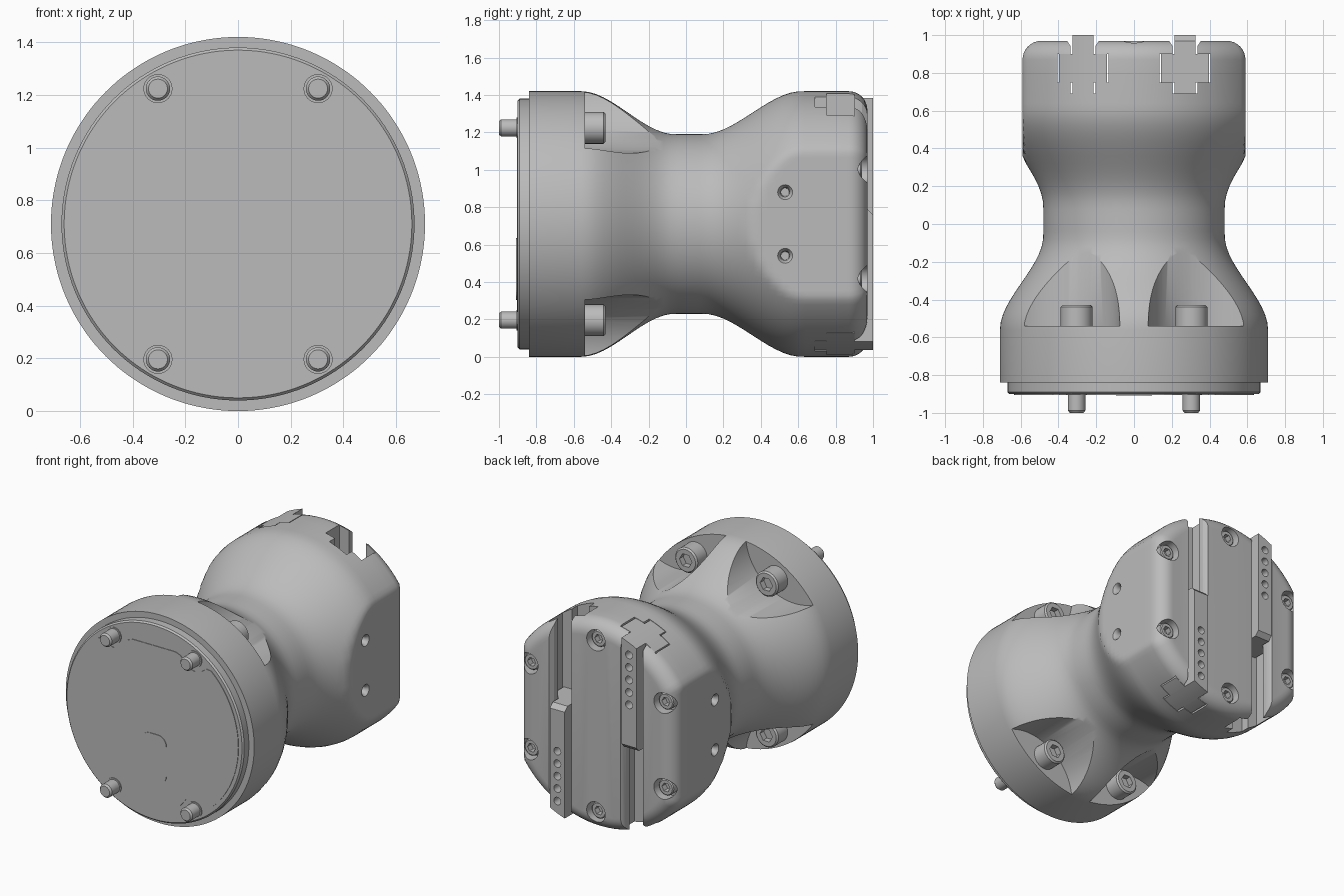
import bpy, bmesh, math
from mathutils import Matrix, Vector

if "Cube" in bpy.data.objects:
    bpy.data.objects.remove(bpy.data.objects["Cube"], do_unlink=True)

CZ = 0.71          # height of the long axis
R = 0.71           # outer radius

metal = bpy.data.materials.new("plain_grey")
metal.use_nodes = True
grey = (0.5, 0.5, 0.5, 1)
metal.diffuse_color = grey
metal.node_tree.nodes["Principled BSDF"].inputs["Base Color"].default_value = grey


def add(name, bm):
    bmesh.ops.recalc_face_normals(bm, faces=bm.faces)
    mesh = bpy.data.meshes.new(name)
    bm.to_mesh(mesh)
    bm.free()
    mesh.materials.append(metal)
    ob = bpy.data.objects.new(name, mesh)
    bpy.context.collection.objects.link(ob)
    return ob


def activate(ob):
    bpy.ops.object.select_all(action='DESELECT')
    ob.select_set(True)
    bpy.context.view_layer.objects.active = ob


def smooth(ob, angle=35):
    activate(ob)
    bpy.ops.object.shade_smooth_by_angle(angle=math.radians(angle))


def loft(name, rings):
    """Skin a list of equal closed rings and cap both ends."""
    bm = bmesh.new()
    rows = [[bm.verts.new(p) for p in ring] for ring in rings]
    n = len(rows[0])
    for a, b in zip(rows, rows[1:]):
        for i in range(n):
            bm.faces.new((a[i], a[(i + 1) % n], b[(i + 1) % n], b[i]))
    bm.faces.new(rows[0])
    bm.faces.new(rows[-1])
    return add(name, bm)


def turned(name, profile, x=0, z=0, n=32):
    """Solid of revolution along y from (y, radius) pairs."""
    turns = [2 * math.pi * i / n for i in range(n)]
    return loft(name, [[(x + r * math.cos(t), y, CZ + z + r * math.sin(t)) for t in turns]
                       for y, r in profile])


def plate(name, outline, y0, y1):
    """Extrude an (x, z) outline along y."""
    return loft(name, [[(x, y, CZ + z) for x, z in outline] for y in (y0, y1)])


def boolean(ob, cutter, operation='DIFFERENCE'):
    mod = ob.modifiers.new("cut", 'BOOLEAN')
    mod.operation, mod.solver, mod.object = operation, 'EXACT', cutter
    activate(ob)
    bpy.ops.object.modifier_apply(modifier=mod.name)
    bpy.data.objects.remove(cutter, do_unlink=True)


def polar(radius, degrees):
    t = math.radians(degrees)
    return radius * math.cos(t), radius * math.sin(t)


# Waisted body: round flange at the front, flat-sided rounded block at the back
def ease(t):
    t = max(0, min(1, t))
    return t * t * (3 - 2 * t)


stations = [(-0.84, 0)] + [(-0.56 + 0.04 * i, 0) for i in range(31)]
stations += [(0.80, 0)]
for i in range(9):
    t = math.pi / 2 * i / 8
    stations.append((0.87 + 0.1 * math.sin(t), 0.1 * (1 - math.cos(t))))
rings = []
for y, inset in stations:
    swell = ease((-0.06 - y) / 0.5) if y < 0 else ease((y - 0.09) / 0.53)
    r = 0.48 + (R - 0.48) * swell - inset
    w = 0.59 - inset if y > 0 else 1
    ring = []
    for i in range(144):
        x, z = polar(r, 2.5 * i)
        ring.append((max(-w, min(w, x)), y, CZ + z))
    rings.append(ring)
body = loft("body", rings)

# Scooped pockets behind the flange bolts
bolt_angles = [59.4, 120.6, 239.4, 300.6]
for a in bolt_angles:
    x, z = polar(0.872, a)
    boolean(body, turned("pocket_cutter", [(-0.54, 0.372), (0, 0.372)], x, z, 96))

# Stepped vertical slots in the back
def slot_ring(cx, gap, top, flare, z):
    half = [(0.06, 0.69), (0.06, 0.75), (0.13, 0.75), (0.13, 0.9), (0.06, 0.9),
            (0.06, 0.94), (0.06 + flare, top)]
    half = [(x + gap, y) for x, y in half]
    return ([(cx + x, y, z) for x, y in half]
            + [(cx - x, y, z) for x, y in reversed(half)])


for s in (-1, 1):
    boolean(body, loft("slot_cutter", [slot_ring(s * 0.27, 0.005, 1.05, 0.07, z)
                                       for z in (-0.1, 1.55)]))

# Counterbores for the back screws and threaded holes in the flat sides
screw_angles = [30 + 60 * i for i in range(6)]
for a in screw_angles:
    boolean(body, turned("bore_cutter", [(0.89, 0.07), (1.1, 0.07)], *polar(0.585, a)))
for s in (-1, 1):
    for z in (-0.17, 0.17):
        hole = turned("side_hole_cutter", [(-0.1, 0.022), (-0.02, 0.025), (0, 0.04), (0.1, 0.04)], n=24)
        hole.data.transform(Matrix.Translation((s * 0.59, 0.53, CZ + z))
                            @ Matrix.Rotation(-s * math.pi / 2, 4, 'Z')
                            @ Matrix.Translation((0, 0, -CZ)))
        boolean(body, hole)
smooth(body)

# Sliding rails: one in the upper half, its twin turned half round
for label, s in (("upper_rail", 1), ("lower_rail", -1)):
    rail = loft(label, [slot_ring(-0.27, -0.004, 1.0, 0, CZ + z) for z in (-0.08, 0.75)])
    boolean(rail, turned("rail_trim", [(0.5, R - 0.003), (1.2, R - 0.003)], n=144), 'INTERSECT')
    wedge = loft("end_chamfer", [[(x, 0.95, CZ - 0.1), (x, 1.05, CZ - 0.1), (x, 1.05, CZ + 0.0)]
                                 for x in (-0.5, 0)])
    boolean(rail, wedge)
    for i in range(5):
        boolean(rail, turned("rail_hole_cutter", [(0.92, 0.026), (1.1, 0.026)],
                             -0.27, 0.57 - 0.085 * i, 20))
    if s < 0:
        rail.data.transform(Matrix.Translation((0, 0, CZ)) @ Matrix.Rotation(math.pi, 4, 'Y')
                            @ Matrix.Translation((0, 0, -CZ)))
    smooth(rail)


# Socket-head screws, all facing back
def socket_head(name, r, y0, y1, x, z):
    edge = r * 0.12
    head = turned(name, [(y0, r), (y1 - edge, r), (y1, r - edge)], x, z)
    boolean(head, turned("hex_cutter", [(y1 - 0.04, r * 0.55), (y1 + 0.1, r * 0.55)], x, z, 6))
    smooth(head)


for i, a in enumerate(screw_angles):
    socket_head(f"back_screw_{i + 1}", 0.055, 0.87, 0.94, *polar(0.585, a))

# Front cover with its raised panel and rounded window
smooth(turned("front_cover", [(-0.83, 0.67), (-0.89, 0.67), (-0.9, 0.66)], n=128))

quarter = [polar(0.635, a) for a in range(0, 44, 3)]
quarter += [(0.43, 0.465), (0.395, 0.47), (0.36, 0.445), (0.305, 0.43), (0.25, 0.445),
            (0.225, 0.48), (0.2, 0.51), (0.16, 0.525)]
upper = quarter + [(-x, z) for x, z in reversed(quarter)]
outline = upper + [(x, -z) for x, z in reversed(upper)][1:-1]
plate("front_panel", outline, -0.904, -0.895)

window = []
for k, (sx, sz) in enumerate([(1, 1), (-1, 1), (-1, -1), (1, -1)]):
    for i in range(9):
        x, z = polar(0.065, 90 * k + 11.25 * i)
        window.append((sx * 0.03 + x, -0.24 + sz * 0.1 + z))
plate("front_window", window, -0.908, -0.9)

# Flange bolts: heads in the pockets, tips through the cover
for i, a in enumerate(bolt_angles):
    x, z = polar(0.597, a)
    socket_head(f"flange_bolt_head_{i + 1}", 0.085, -0.56, -0.43, x, z)
    smooth(turned(f"flange_bolt_collar_{i + 1}", [(-0.89, 0.055), (-0.906, 0.055)], x, z))
    smooth(turned(f"flange_bolt_tip_{i + 1}",
                  [(-0.88, 0.046), (-0.988, 0.046), (-1.0, 0.036)], x, z))
